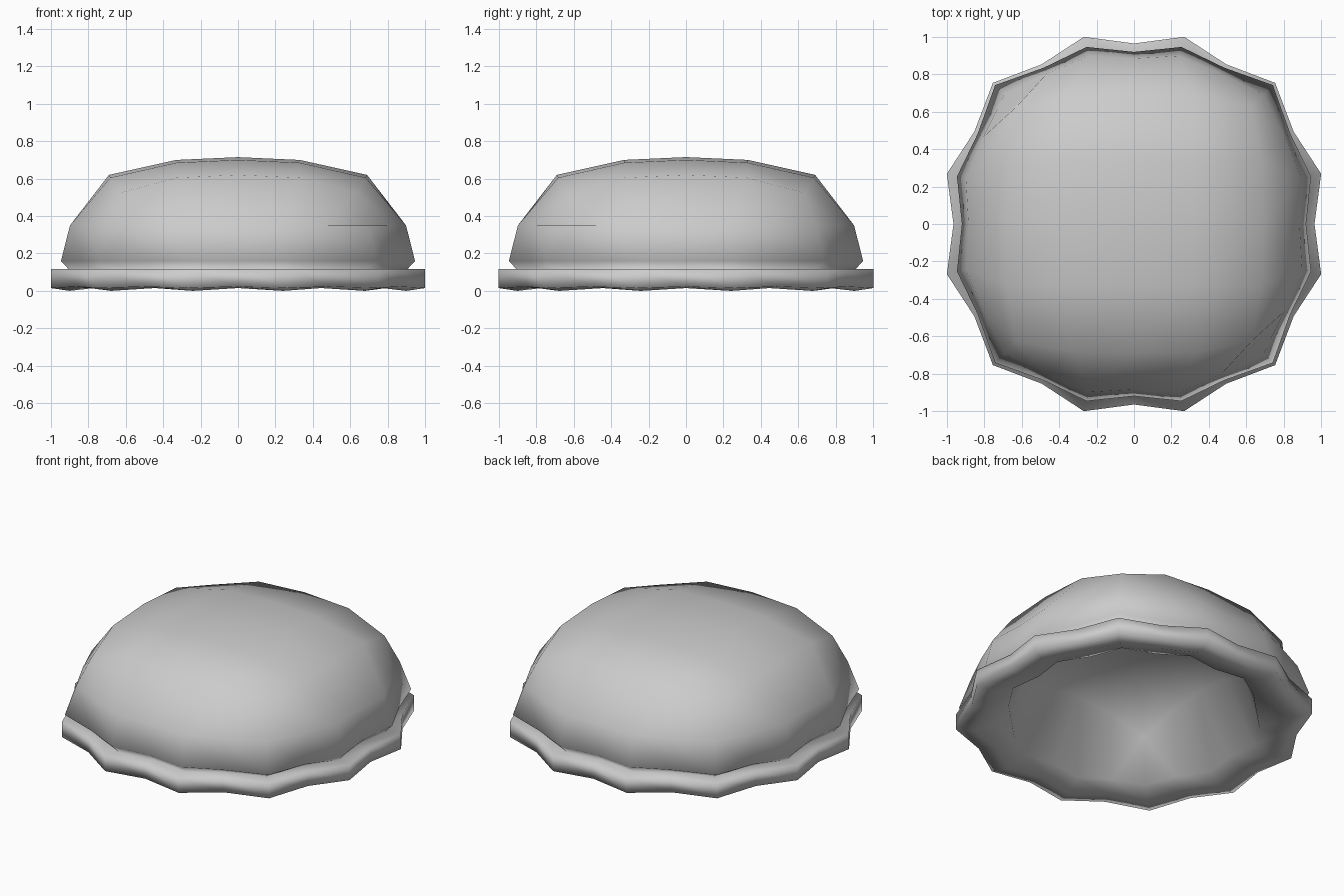
import bpy, bmesh, math

if "Cube" in bpy.data.objects:
    bpy.data.objects.remove(bpy.data.objects["Cube"])

# scalloped 24-point outlines: radius repeats every 90 degrees (15 degree steps)
RIM = [0.965, 1.036, 0.986, 1.067, 0.986, 1.036]
WALL = [0.92, 0.98, 0.965, 1.05, 0.965, 0.98]
CAP = [0.885, 0.93, 0.93, 0.98, 0.93, 0.93]
N = 24

def ring(bm, radii, scale, z, wave=0.0):
    """24-point loop; wave raises the valleys of the scallops."""
    out = []
    for i in range(N):
        a = math.tau * i / N
        r = radii[i % 6] * scale
        out.append(bm.verts.new((r * math.cos(a), r * math.sin(a), z + (wave if i % 2 == 0 else 0))))
    return out

def bridge(bm, a, b):
    for i in range(N):
        j = (i + 1) % N
        bm.faces.new((a[i], a[j], b[j], b[i]))

def grid_cap(bm, loop, zs, s=1.0):
    """Fill a 24-point loop with a domed 6 x 6 grid. zs = heights by (big, small) index."""
    pos = [0, 0.33, 0.69]
    path = [(3, k) for k in range(-3, 3)] + [(k, 3) for k in range(3, -3, -1)]
    path += [(-3, k) for k in range(3, -3, -1)] + [(k, -3) for k in range(-3, 3)]
    g = {p: loop[(i - 3) % N] for i, p in enumerate(path)}
    for u in range(-2, 3):
        for v in range(-2, 3):
            big, small = max(abs(u), abs(v)), min(abs(u), abs(v))
            pull = {(2, 2): 0.91, (2, 1): 0.99}.get((big, small), 1.0) * s
            x = math.copysign(pos[abs(u)], u) * pull
            y = math.copysign(pos[abs(v)], v) * pull
            g[u, v] = bm.verts.new((x, y, zs[big, small]))
    for u in range(-3, 3):
        for v in range(-3, 3):
            bm.faces.new((g[u, v], g[u + 1, v], g[u + 1, v + 1], g[u, v + 1]))

def finish(bm, name):
    bmesh.ops.recalc_face_normals(bm, faces=bm.faces)
    me = bpy.data.meshes.new(name)
    bm.to_mesh(me)
    bm.free()
    for p in me.polygons:
        p.use_smooth = True
    ob = bpy.data.objects.new(name, me)
    bpy.context.collection.objects.link(ob)

outer_z = {(0, 0): 0.715, (1, 0): 0.70, (1, 1): 0.685, (2, 0): 0.62, (2, 1): 0.605, (2, 2): 0.525}
inner_z = {(0, 0): 0.53, (1, 0): 0.52, (1, 1): 0.50, (2, 0): 0.42, (2, 1): 0.39, (2, 2): 0.29}

bm = bmesh.new()
# outer dome, groove, scalloped rim, underside lip and hollow interior
loops = [
    ring(bm, CAP, 1.0, 0.35),
    ring(bm, WALL, 1.0, 0.16),
    ring(bm, RIM, 0.90, 0.11),
    ring(bm, RIM, 1.0, 0.118),
    ring(bm, RIM, 1.0, 0.015, 0.008),
    ring(bm, RIM, 0.90, 0.0, 0.015),
    ring(bm, RIM, 0.77, 0.05),
]
for a, b in zip(loops, loops[1:]):
    bridge(bm, a, b)
grid_cap(bm, loops[0], outer_z)
grid_cap(bm, loops[-1], inner_z, 0.75)
finish(bm, "scalloped_dome_cap")
